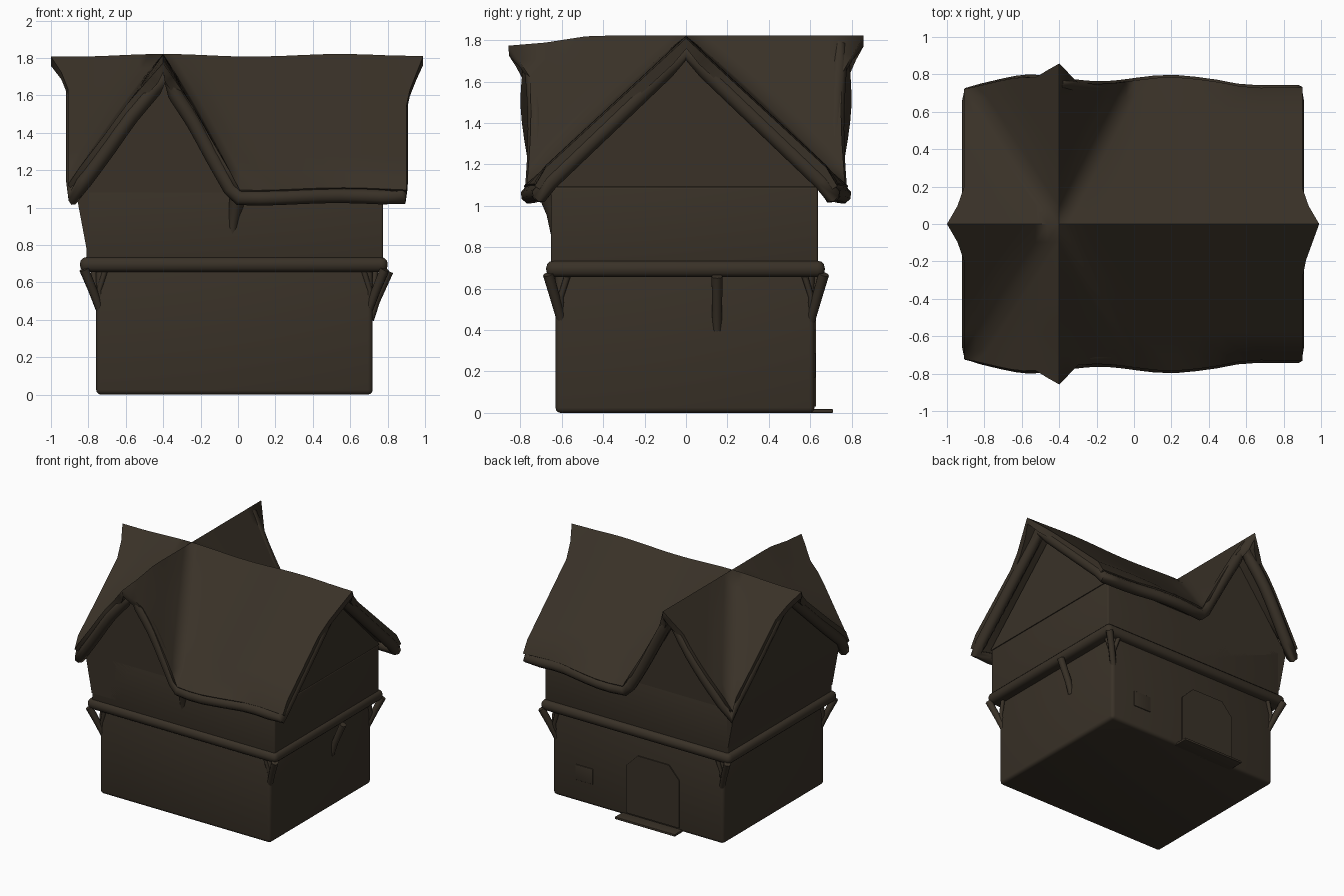
import bpy, bmesh, math
from mathutils import Vector

if "Cube" in bpy.data.objects:
    bpy.data.objects.remove(bpy.data.objects["Cube"])

COLOUR = (0.041, 0.031, 0.0205, 1)
wood = bpy.data.materials.new("dark_brown_wood")
wood.use_nodes = True
wood.diffuse_color = COLOUR
bsdf = wood.node_tree.nodes["Principled BSDF"]
bsdf.inputs["Base Color"].default_value = COLOUR
bsdf.inputs["Roughness"].default_value = 0.9


def finish(ob, angle=40):
    if not ob.data.materials:
        ob.data.materials.append(wood)
    bpy.ops.object.select_all(action='DESELECT')
    ob.select_set(True)
    bpy.context.view_layer.objects.active = ob
    if ob.type == 'CURVE' or ob.modifiers:
        bpy.ops.object.convert(target='MESH')
        ob = bpy.context.view_layer.objects.active
    bpy.ops.object.shade_smooth_by_angle(angle=math.radians(angle))
    return ob


def mesh_object(name, bm, bevel=0):
    bmesh.ops.recalc_face_normals(bm, faces=bm.faces)
    if bevel:
        bmesh.ops.bevel(bm, geom=bm.edges[:], offset=bevel, segments=3,
                        affect='EDGES', profile=0.5)
    me = bpy.data.meshes.new(name)
    bm.to_mesh(me)
    bm.free()
    ob = bpy.data.objects.new(name, me)
    bpy.context.collection.objects.link(ob)
    return ob


def box(name, low, high, bevel):
    bm = bmesh.new()
    bmesh.ops.create_cube(bm, size=1)
    low, high = Vector(low), Vector(high)
    for v in bm.verts:
        v.co = (low + high) / 2 + v.co * (high - low)
    return finish(mesh_object(name, bm, bevel))


def prism(name, profile, axis, start, end):
    """Extrude a (side, height) profile along x or y."""
    bm = bmesh.new()
    place = (lambda s, z, t: (t, s, z)) if axis == 'x' else (lambda s, z, t: (s, t, z))
    face = bm.faces.new([bm.verts.new(place(s, z, start)) for s, z in profile])
    new = bmesh.ops.extrude_face_region(bm, geom=[face])["geom"]
    shift = Vector(place(0, 0, end - start))
    bmesh.ops.translate(bm, vec=shift, verts=[g for g in new if isinstance(g, bmesh.types.BMVert)])
    return finish(mesh_object(name, bm))


def tube(name, points, radius, cyclic=False, taper=1.0):
    cu = bpy.data.curves.new(name, 'CURVE')
    cu.dimensions = '3D'
    cu.bevel_depth = radius
    cu.bevel_resolution = 2
    cu.use_fill_caps = True
    sp = cu.splines.new('POLY')
    sp.points.add(len(points) - 1)
    for i, (p, co) in enumerate(zip(sp.points, points)):
        p.co = (*co, 1)
        p.radius = 1 + (taper - 1) * i / (len(points) - 1)
    sp.use_cyclic_u = cyclic
    ob = bpy.data.objects.new(name, cu)
    bpy.context.collection.objects.link(ob)
    return finish(ob, 60)


# Walls
box("lower_walls", (-0.758, -0.63, 0), (0.72, 0.62, 0.7), 0.025)
box("floor_beam", (-0.845, -0.675, 0.655), (0.8, 0.67, 0.735), 0.035)
box("upper_walls", (-0.81, -0.652, 0.7), (0.775, 0.637, 1.09), 0.01)
prism("cross_gable_walls", [(-0.81, 0.78), (-0.87, 1.1), (-0.4, 1.72), (0, 1.06), (0, 0.78)],
      'y', -0.652, 0.637)
prism("main_gable_walls", [(-0.652, 1.09), (-0.652, 1.1), (0, 1.73), (0.637, 1.1), (0.637, 1.09)],
      'x', -0.87, 0.775)

# Roof: two crossing ridges, with softened valleys on the grid diagonals
N = 8


def roof_point(u, v, flare=True):
    au, av = abs(u), abs(v)
    x = -0.4 + 0.51 * u if u < 0 else -0.4 + 0.41 * u if u < 1 else 0.01 + 0.89 * (u - 1)
    y = 0.775 * v
    low = min(au, av, 1)
    z = 1.814 + 0.007 * math.cos(6.6 * (x + 0.4)) - 0.715 * low
    z += 0.12 * low * (1 - low) * max(0, 1 - abs(au - av) / 0.3) + 0.03 * low * (u < 0)
    # Front end of the cross ridge dips
    z -= 0.12 * max(0, -v - 0.6) * max(0, 1 - au / 0.4)
    if flare and u in (-1, 2):
        spread = 0.32 if u > 0 and v < 0 else 0.2
        x += math.copysign(0.09, u) * max(0, 1 - av / spread)
    # Wavy eaves drawn in at the corners
    if av == 1:
        y += v * (0.018 * math.sin(8 * x) - 0.008)
        y -= v * (0.05 * max(0, -u - 0.4) + 0.1 * max(0, u - 1.5))
        if flare:
            y += v * 0.09 * max(0, 1 - au / 0.25)
    return Vector((x, y, z))


us = [i / N for i in range(-N, 2 * N + 1)]
vs = [j / N for j in range(-N, N + 1)]
bm = bmesh.new()
grid = [[bm.verts.new(roof_point(u, v)) for v in vs] for u in us]
for i in range(len(us) - 1):
    for j in range(len(vs) - 1):
        a, b = grid[i][j], grid[i + 1][j]
        c, e = grid[i + 1][j + 1], grid[i][j + 1]
        same = (us[i] >= 0) == (vs[j] >= 0)
        for tri in ([(a, b, c), (a, c, e)] if same else [(a, b, e), (b, c, e)]):
            bm.faces.new(tri)
roof = mesh_object("roof", bm)
if roof.data.polygons[0].normal.z < 0:
    roof.data.flip_normals()
solid = roof.modifiers.new("thickness", 'SOLIDIFY')
solid.thickness = 0.05
solid.offset = -1
finish(roof, 75)

# Rounded trim under the eaves and gable edges, lower where the slope is steep
border = [(u, -1) for u in us] + [(2, v) for v in vs[1:]]
border += [(u, 1) for u in us[-2::-1]] + [(-1, v) for v in vs[-2:0:-1]]
trim = []
for u, v in border:
    p = roof_point(u, v, False)
    drop = 0.068
    if abs(v) == 1 and u > 0:
        drop = 0.09 if u < 1 else 0.042
    trim.append((p.x * 0.965, p.y * 0.965, p.z - drop))
tube("roof_trim", trim, 0.042, cyclic=True)

# Corner brackets under the floor beam, forked against the walls
for sx, wx in ((-1, 0.758), (1, 0.72)):
    for sy in (-1, 1):
        side = ("right" if sx < 0 else "left") + ("_front" if sy < 0 else "_back")
        foot = (sx * (wx - 0.025), sy * 0.6, 0.44)
        for arm, dx, dy, radius in (("outer", 0.065, 0.045, 0.022),
                                    ("long", -0.05, 0.01, 0.013), ("cross", 0.015, -0.05, 0.013)):
            mid = (sx * (wx + dx * 0.3), sy * (0.62 + dy * 0.3), 0.56)
            top = (sx * (wx + dx), sy * (0.62 + dy), 0.67)
            tube(f"bracket_{side}_{arm}", [foot, mid, top], radius, taper=1.2)

# Single brackets on the left wall and beneath the front valley
tube("left_wall_bracket", [(0.705, 0.15, 0.4), (0.735, 0.15, 0.5), (0.805, 0.15, 0.66)], 0.022, taper=1.2)
tube("front_valley_bracket", [(-0.03, -0.63, 0.86), (-0.02, -0.64, 0.96), (0, -0.67, 1.06)],
     0.022, taper=2)

# Back door with threshold, and a small shutter
prism("back_door", [(-0.38, 0.03), (-0.38, 0.4), (-0.29, 0.5), (-0.02, 0.5), (0.08, 0.4), (0.08, 0.03)],
      'y', 0.6, 0.628)
box("door_threshold", (-0.4, 0.58, 0), (0.12, 0.71, 0.018), 0.004)
box("back_shutter", (0.37, 0.6, 0.17), (0.52, 0.626, 0.29), 0.004)
